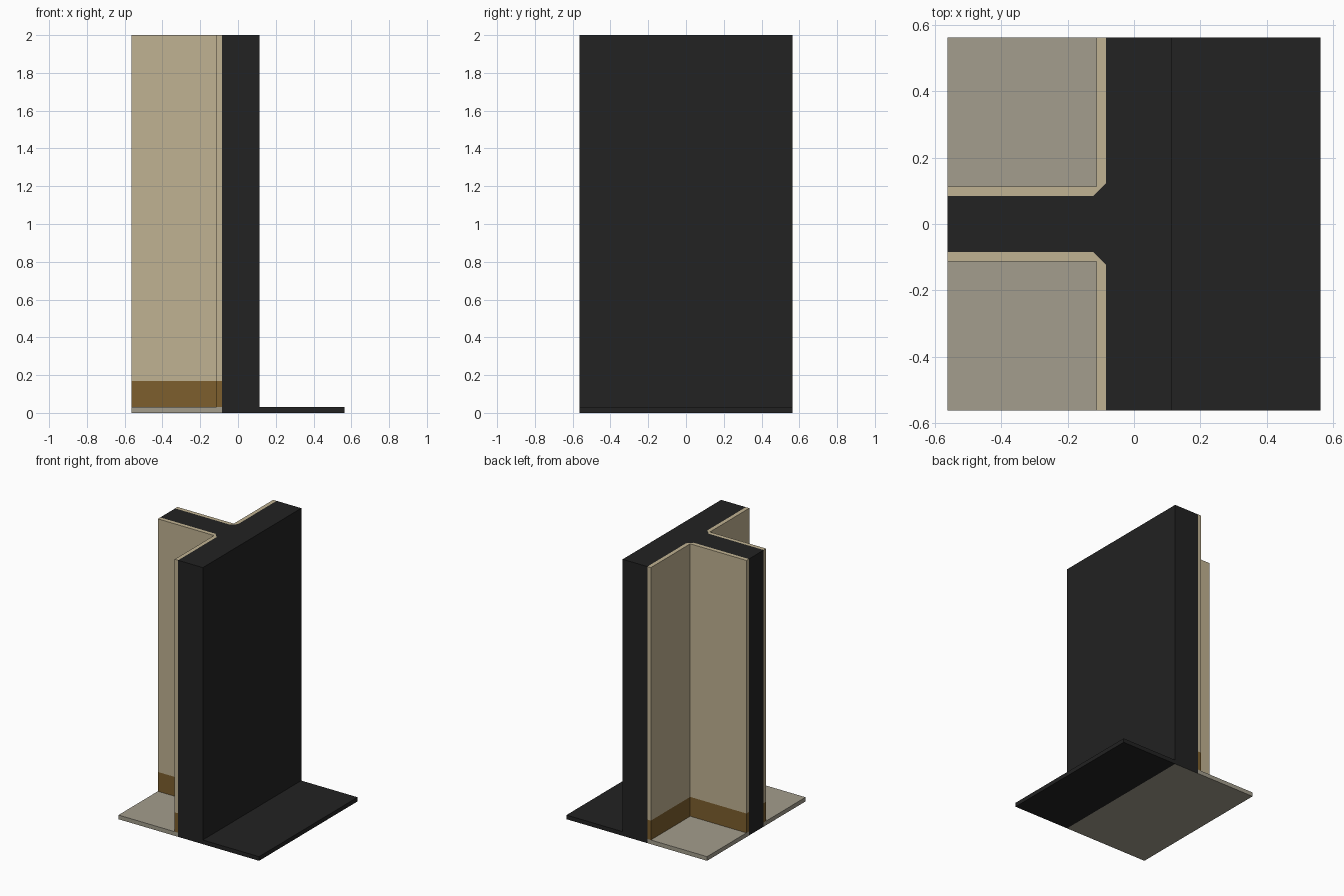
import bpy, bmesh

if "Cube" in bpy.data.objects:
    bpy.data.objects.remove(bpy.data.objects["Cube"])

def mat(name, rgb):
    m = bpy.data.materials.new(name)
    m.diffuse_color = (*rgb, 1)
    m.use_nodes = True
    m.node_tree.nodes["Principled BSDF"].inputs["Base Color"].default_value = m.diffuse_color
    return m

BLACK = mat("matte black", (0.016, 0.016, 0.016))
TAN = mat("tan plaster", (0.527, 0.445, 0.287))
BROWN = mat("brown wood", (0.205, 0.114, 0.026))
GREY = mat("warm grey floor", (0.366, 0.337, 0.266))

E = 0.5625          # half footprint
W = 0.1125          # half wall thickness, outside the plaster
C = 0.085           # half thickness of the black core
K = 0.122           # end of the core's inner corner chamfer
F, B, H = 0.03, 0.17, 2.0   # floor top, baseboard top, wall top

def prism(name, pts, z0, z1, material, under=None):
    """Extrude a plan outline; 'under' colours downward faces."""
    bm = bmesh.new()
    face = bm.faces.new([bm.verts.new((x, y, z0)) for x, y in pts])
    ext = bmesh.ops.extrude_face_region(bm, geom=[face], use_keep_orig=True)
    for v in ext["geom"]:
        if isinstance(v, bmesh.types.BMVert):
            v.co.z = z1
    bmesh.ops.recalc_face_normals(bm, faces=bm.faces)
    me = bpy.data.meshes.new(name)
    me.materials.append(material)
    if under:
        me.materials.append(under)
        for f in bm.faces:
            if f.normal.z < -0.5:
                f.material_index = 1
    bm.to_mesh(me)
    bm.free()
    ob = bpy.data.objects.new(name, me)
    bpy.context.collection.objects.link(ob)

# T-shaped wall core, with chamfered inner corners
half = [(W, E), (-C, E), (-C, K), (-K, C), (-E, C)]
core = half + [(x, -y) for x, y in reversed(half)]
prism("wall_core", core, 0, H, BLACK, GREY)

# Outer floor strip behind the wall
prism("back_floor", [(W, -E), (E, -E), (E, E), (W, E)], 0, F, BLACK)

# Two mirrored room corners: floor, baseboard and plaster
for side, s in (("left", 1), ("right", -1)):
    inner = [(-E, C), (-K, C), (-C, K), (-C, E)]
    lining = inner + [(-W, E), (-W, W), (-E, W)]
    room = inner + [(-E, E)]
    flip = lambda pts: [(x, y * s) for x, y in pts]
    prism(side + "_room_floor", flip(room), 0, F, GREY)
    prism(side + "_baseboard", flip(lining), F, B, BROWN)
    prism(side + "_plaster", flip(lining), B, H, TAN)
